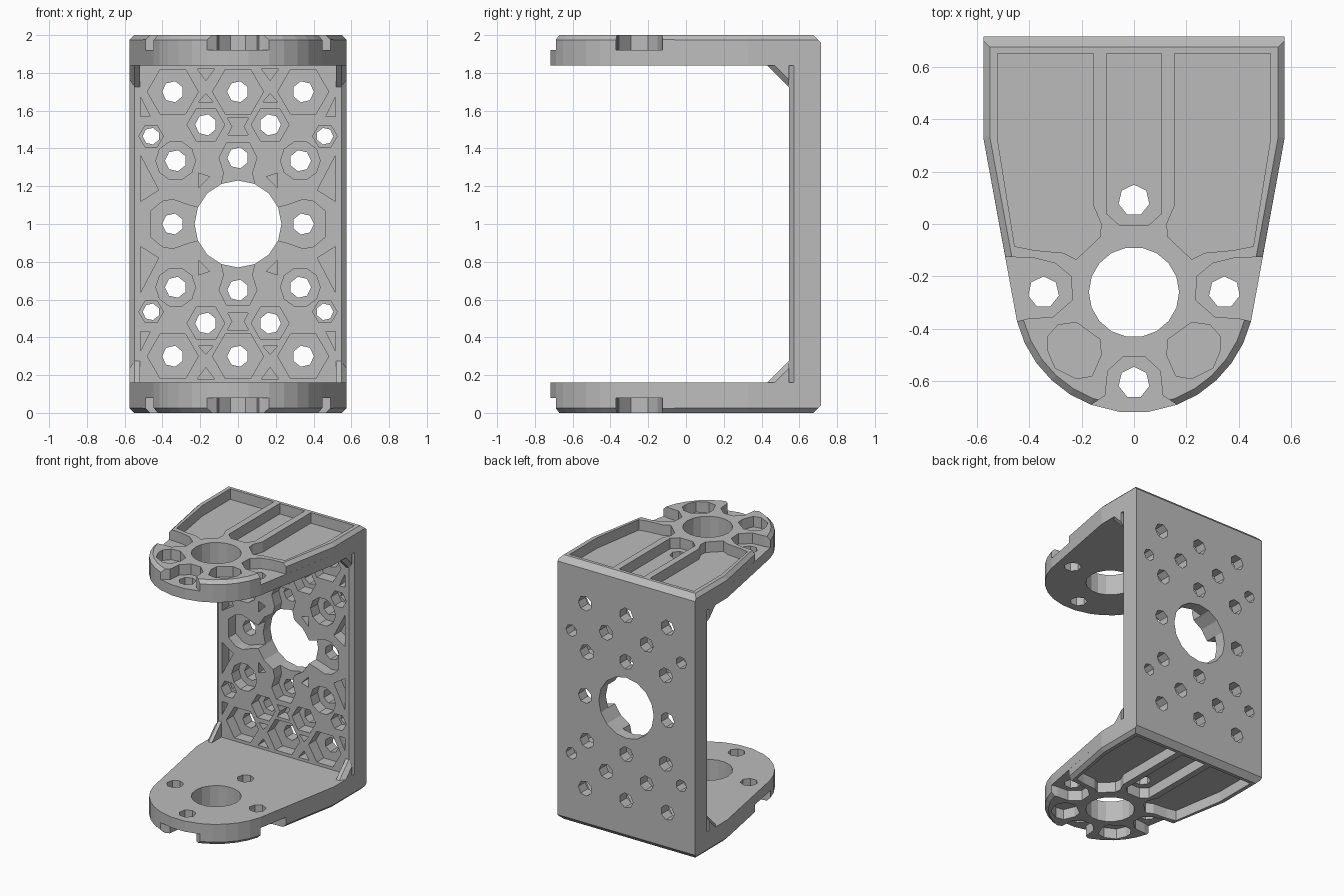
import bpy, bmesh
from math import cos, sin, radians
from mathutils import Vector, Matrix

cube = bpy.data.objects.get("Cube")
if cube:
    bpy.data.objects.remove(cube, do_unlink=True)

grey = bpy.data.materials.new("plain_grey")
grey.use_nodes = True
grey.diffuse_color = (0.5, 0.5, 0.5, 1)
grey.node_tree.nodes["Principled BSDF"].inputs["Base Color"].default_value = grey.diffuse_color

HALF = 0.575          # half width
BACK = 0.715          # rear face
FRONT = 0.545         # inner face of the wall ribs
FLOOR = 0.63          # bottom of the wall pockets
STAND = Matrix.Rotation(radians(90), 4, 'X')   # lays a flat drawing upright


def ring(x, y, r, sides, turn=0):
    """Regular polygon."""
    return [(x + r * cos(radians(turn + 360 * i / sides)),
             y + r * sin(radians(turn + 360 * i / sides))) for i in range(sides)]


def flip_x(points):
    return [(-x, y) for x, y in points]


def flip_y(points):
    return [(x, -y) for x, y in points]


def both(half):
    """Close a half outline by mirroring it in x."""
    return half + flip_x(half)[::-1]


def unique(loops):
    """Drop repeated loops that lie on a mirror axis."""
    seen = {}
    for loop in loops:
        cx = sum(p[0] for p in loop) / len(loop)
        cy = sum(p[1] for p in loop) / len(loop)
        seen[(round(cx, 2) + 0.0, round(cy, 2) + 0.0)] = loop
    return list(seen.values())


def quarters(loops):
    """Repeat loops in all four quadrants."""
    loops = loops + [flip_x(p) for p in loops]
    return unique(loops + [flip_y(p) for p in loops])


def slab(name, outline, holes, low, high, matrix=None, cuts=()):
    """Flat outline with openings, extruded from low to high, then chamfered."""
    curve = bpy.data.curves.new(name + "_drawing", 'CURVE')
    curve.dimensions, curve.fill_mode = '2D', 'BOTH'
    curve.extrude = (high - low) / 2
    for loop in [outline] + holes:
        spline = curve.splines.new('POLY')
        spline.points.add(len(loop) - 1)
        for point, (x, y) in zip(spline.points, loop):
            point.co = (x, y, 0, 1)
        spline.use_cyclic_u = True
    drawing = bpy.data.objects.new(name + "_drawing", curve)
    bpy.context.collection.objects.link(drawing)
    graph = bpy.context.evaluated_depsgraph_get()
    mesh = bpy.data.meshes.new_from_object(drawing.evaluated_get(graph))
    bpy.data.objects.remove(drawing, do_unlink=True)
    bm = bmesh.new()
    bm.from_mesh(mesh)
    bmesh.ops.remove_doubles(bm, verts=bm.verts, dist=0.0001)
    bmesh.ops.translate(bm, verts=bm.verts, vec=(0, 0, (low + high) / 2))
    for point, normal in cuts:
        result = bmesh.ops.bisect_plane(bm, geom=bm.verts[:] + bm.edges[:] + bm.faces[:],
                                        plane_co=point, plane_no=normal, clear_outer=True)
        rim = [e for e in result["geom_cut"]
               if isinstance(e, bmesh.types.BMEdge) and e.is_boundary]
        bmesh.ops.edgeloop_fill(bm, edges=rim)
    bmesh.ops.recalc_face_normals(bm, faces=bm.faces)
    if matrix:
        bm.transform(matrix)
    for face in bm.faces:
        face.smooth = False
    bm.to_mesh(mesh)
    bm.free()
    mesh.materials.clear()
    mesh.materials.append(grey)
    mesh.name = name
    part = bpy.data.objects.new(name, mesh)
    part.location.z = 1
    bpy.context.collection.objects.link(part)
    return part


def mirror(part, x, z):
    mod = part.modifiers.new("mirror", 'MIRROR')
    mod.use_axis = (x, False, z)
    mod.use_mirror_merge = False


# Flange outline: straight shoulders running into a round nose
HUB = -0.26
def nose(angle):
    return (0.46 * cos(radians(angle)), HUB + 0.46 * sin(radians(angle)))

arc = [nose(-14 - 11 * i) for i in range(6)]
shoulder = [(HALF, BACK), (HALF, 0.33)]
plan = both(shoulder + arc + [nose(-83)])

# Sloping planes that chamfer the outer rim
cuts = []
for a, b in zip(plan, plan[1:] + plan[:1]):
    a, b = Vector((*a, 1)), Vector((*b, 1))
    out = (b - a).cross(Vector((0, 0, 1))).normalized()
    if out.dot((a + b) / 2 - Vector((0, 0.1, 1))) < 0:
        out = -out
    size = 0.04 if out.y > 0.9 else 0.025
    cuts.append((a - out * size, out + Vector((0, 0, 1))))

# Flange floor with the hub bore and four screw holes
bore = ring(0, HUB, 0.172, 18)
screws = [ring(x, y, 0.06, 7, 90) for x, y in
          [(0, 0.09), (0.345, HUB), (-0.345, HUB), (0, -0.605)]]
mirror(slab("flange_floor", plan, [bore] + screws, 0.84, 0.92), False, True)

# Flange ribs: rim with open screw notches and closed pockets
side_notch = [(0.491, -0.125), (0.38, -0.13), (0.3, -0.15), (0.24, -0.2),
              (0.235, -0.29), (0.31, -0.355), (0.4, -0.36)]
nose_notch = [(0.11, -0.655), (0.1, -0.56), (0.04, -0.505)]
rim = both(shoulder + side_notch + arc + nose_notch)
side_pocket = [(0.155, 0.65), (0.155, 0.07), (0.125, 0), (0.13, -0.05), (0.22, -0.135),
               (0.27, -0.11), (0.38, -0.1), (0.455, -0.085), (0.52, 0.32), (0.52, 0.65)]
nose_pocket = [(0.33, -0.43), (0.29, -0.385), (0.22, -0.375), (0.13, -0.44),
               (0.125, -0.5), (0.16, -0.58), (0.22, -0.59), (0.3, -0.55), (0.33, -0.48)]
slot = both([(0.105, 0.65), (0.105, 0.04), (0.055, -0.005)])
pockets = [bore, slot, side_pocket, flip_x(side_pocket), nose_pocket, flip_x(nose_pocket)]
mirror(slab("flange_ribs", rim, pockets, 0.92, 1, cuts=cuts), False, True)

# Back wall with its screw pattern: x, height, hole size, pocket size
WALL = 0.84
pattern = [(0, 0.7, 0.057, 0.135), (0.345, 0.7, 0.057, 0.135), (0.17, 0.525, 0.057, 0.1),
           (0.46, 0.465, 0.045, 0.065), (0.33, 0.335, 0.057, 0.105),
           (0, 0.35, 0.057, 0), (0.345, 0, 0.057, 0)]
wall = both([(HALF, WALL), (HALF, -WALL)])
holes = quarters([ring(x, z, size, 7) for x, z, size, _ in pattern])
window = ring(0, 0, 0.23, 16)
slab("back_wall", wall, [window] + holes, -BACK, -FLOOR, STAND)

# Wall ribs: hexagon pockets, small triangles and a four-lobed window
cells = [ring(x, z, size, 10 if size == 0.105 else 6)
         for x, z, _, size in pattern if size]
cells += [
    [(0.17, 0.76), (0.125, 0.82), (0.215, 0.82)],
    [(0.17, 0.69), (0.13, 0.645), (0.21, 0.645)],
    [(0.15, 0.25), (0.21, 0.19), (0.21, 0.27)],
    [(0.515, 0.36), (0.515, 0.12), (0.42, 0.18)],
    [(0.515, 0.67), (0.515, 0.57), (0.465, 0.57)],
    both([(0.055, 0.56), (0.03, 0.515), (0.055, 0.47)]),
]
lobe = [(0.46, 0.07), (0.4, 0.12), (0.345, 0.13), (0.26, 0.1)]
lobe += window[1:4] + [(0.075, 0.27), (0.1, 0.35), (0.06, 0.43)]
upper = lobe + flip_x(lobe)[::-1]
lobes = upper + flip_y(upper)[::-1]
BEVEL = 0.028
edge_cuts = [((s * (HALF - BEVEL), 0, -FRONT), (s, 0, 1)) for s in (1, -1)]
slab("back_ribs", wall, [lobes] + quarters(cells), -FLOOR, -FRONT, STAND, edge_cuts)

# Corner gussets joining wall and flanges
triangle = [(0.43, WALL), (FRONT, WALL), (FRONT, WALL - 0.115)]
TO_SIDE = Matrix(((0, 0, 1, 0), (1, 0, 0, 0), (0, 1, 0, 0), (0, 0, 0, 1)))
slope = [((0.43, WALL, HALF - BEVEL), (-0.707, -0.707, 1))]
mirror(slab("corner_gussets", triangle, [], 0.52, HALF, TO_SIDE, slope), True, True)
